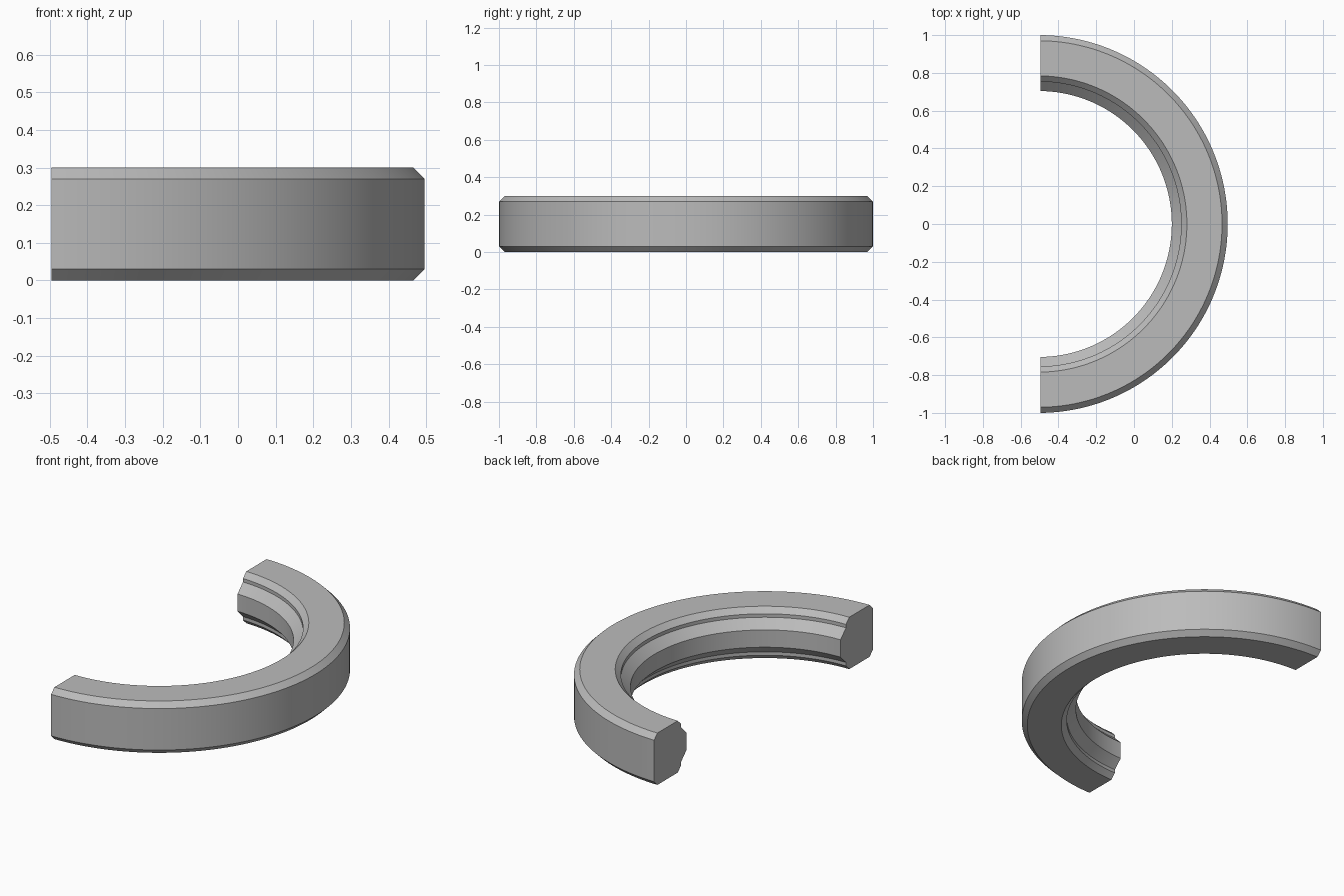
import bpy, bmesh, math
from mathutils import Matrix, Vector

cube = bpy.data.objects.get("Cube")
if cube:
    bpy.data.objects.remove(cube, do_unlink=True)

HEIGHT = 0.3
AXIS_X = -0.504     # centre line of the ring
CUT_X = -0.496      # flat cut ends
SEGMENTS = 180

# Upper half of the cross-section (radius, z), mirrored for the lower half
upper = [(1.0, 0.27), (0.97, 0.3), (0.784, 0.3), (0.754, 0.27),
         (0.754, 0.25), (0.704, 0.2)]
profile = upper + [(r, HEIGHT - z) for r, z in reversed(upper)]

# Sweep the section around the axis
bm = bmesh.new()
verts = [bm.verts.new((0, -r, z)) for r, z in profile]
edges = [bm.edges.new((verts[i - 1], v)) for i, v in enumerate(verts)]
bmesh.ops.spin(bm, geom=verts + edges, cent=(0, 0, 0), axis=(0, 0, 1),
               angle=math.pi, steps=SEGMENTS)
bmesh.ops.transform(bm, matrix=Matrix.Translation((AXIS_X, 0, 0)), verts=bm.verts)

# Trim and cap the two ends
bmesh.ops.bisect_plane(bm, geom=bm.verts[:] + bm.edges[:] + bm.faces[:],
                       plane_co=Vector((CUT_X, 0, 0)), plane_no=Vector((1, 0, 0)),
                       clear_inner=True)
bmesh.ops.edgeloop_fill(bm, edges=[e for e in bm.edges if e.is_boundary])
bmesh.ops.recalc_face_normals(bm, faces=bm.faces)

mesh = bpy.data.meshes.new("half_ring")
bm.to_mesh(mesh)
bm.free()
ring = bpy.data.objects.new("half_ring", mesh)
bpy.context.collection.objects.link(ring)

# Plain grey finish
grey = bpy.data.materials.new("grey")
grey.use_nodes = True
colour = (0.5, 0.5, 0.5, 1)
grey.diffuse_color = colour
grey.node_tree.nodes["Principled BSDF"].inputs["Base Color"].default_value = colour
mesh.materials.append(grey)

# Smooth around the sweep, crisp at the bevels
bpy.ops.object.select_all(action='DESELECT')
ring.select_set(True)
bpy.context.view_layer.objects.active = ring
bpy.ops.object.shade_smooth_by_angle(angle=math.radians(30))
